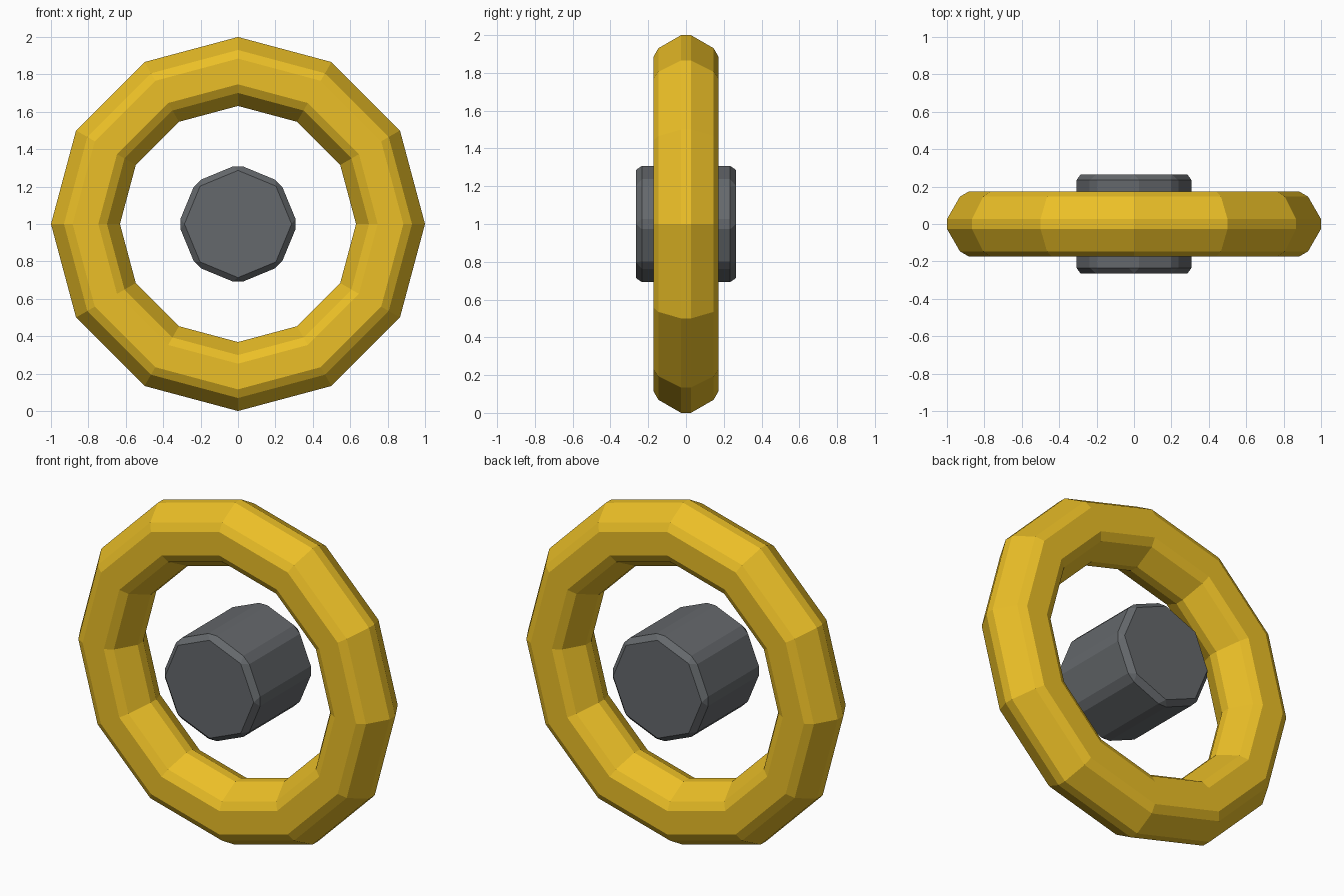
import bpy
import math

if "Cube" in bpy.data.objects:
    bpy.data.objects.remove(bpy.data.objects["Cube"])


def finish(name, colour, width):
    """Name the active part, colour it and chamfer its sharp edges."""
    obj = bpy.context.object
    obj.name = name
    mat = bpy.data.materials.new(name + "_paint")
    mat.diffuse_color = (*colour, 1)
    mat.use_nodes = True
    mat.node_tree.nodes["Principled BSDF"].inputs["Base Color"].default_value = mat.diffuse_color
    obj.data.materials.append(mat)
    bevel = obj.modifiers.new("chamfer", 'BEVEL')
    bevel.width = width
    bevel.segments = 1
    bevel.limit_method = 'ANGLE'
    bevel.angle_limit = math.radians(35)
    return obj


UPRIGHT = (math.pi / 2, 0, 0)
CENTRE = (0, 0, 1)

# outer ring: twelve segments with a chamfered hexagonal section
bpy.ops.mesh.primitive_torus_add(
    major_segments=12, minor_segments=6, major_radius=0.8155,
    minor_radius=0.1995, location=CENTRE, rotation=UPRIGHT)
finish("ring", (0.83, 0.52, 0.02), 0.03)

# floating hub: chamfered octagonal drum
bpy.ops.mesh.primitive_cylinder_add(
    vertices=8, radius=0.319, depth=0.528, location=CENTRE, rotation=UPRIGHT)
finish("hub", (0.13, 0.14, 0.15), 0.03)
